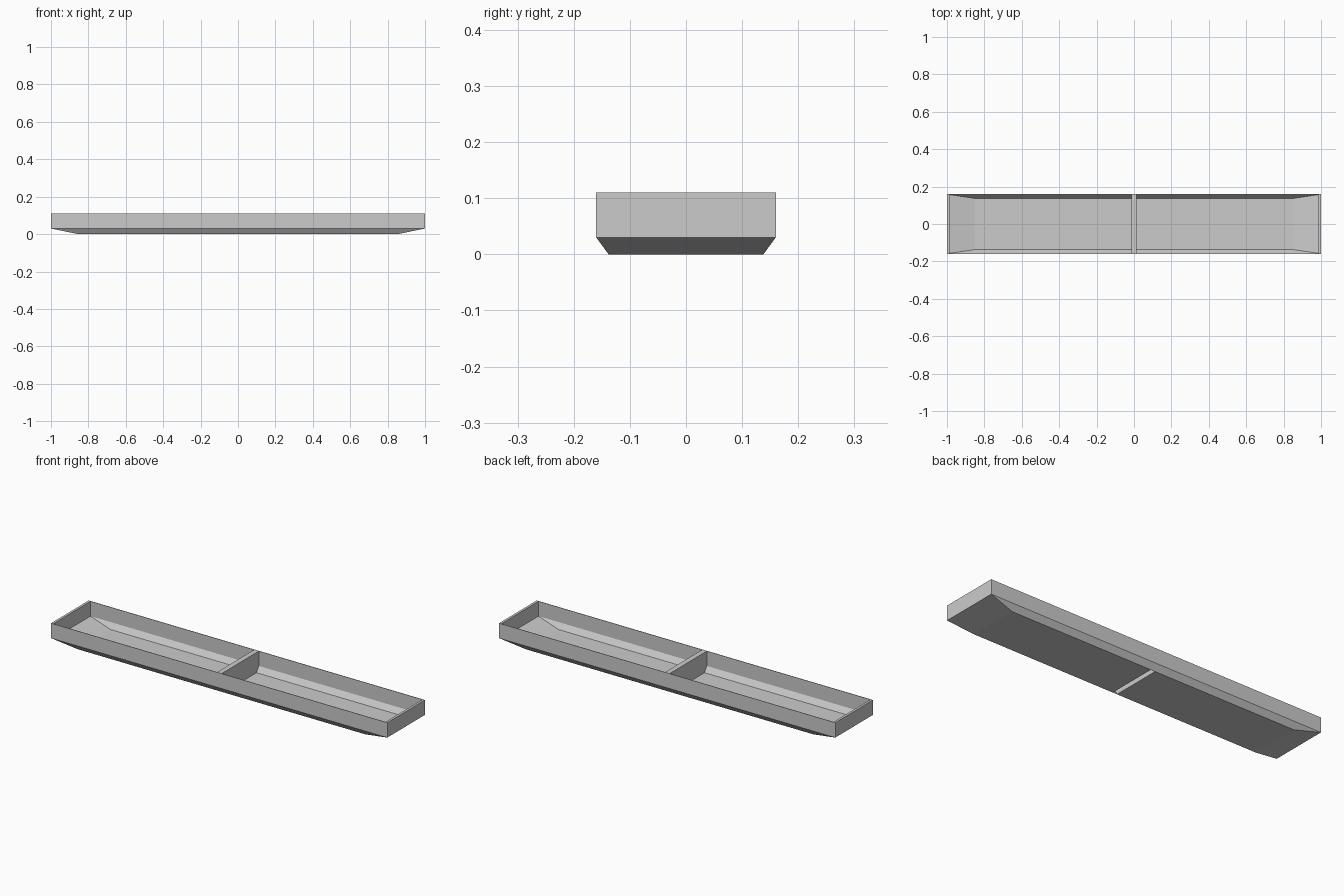
import bpy, bmesh

if "Cube" in bpy.data.objects:
    bpy.data.objects.remove(bpy.data.objects["Cube"])


def make_object(name, bm):
    bmesh.ops.recalc_face_normals(bm, faces=bm.faces)
    mesh = bpy.data.meshes.new(name)
    bm.to_mesh(mesh)
    bm.free()
    obj = bpy.data.objects.new(name, mesh)
    bpy.context.collection.objects.link(obj)
    return obj


def ring(bm, x, y, z):
    return [bm.verts.new((sx * x, sy * y, z))
            for sx, sy in ((-1, -1), (1, -1), (1, 1), (-1, 1))]


def skin(bm, a, b):
    n = len(a)
    for i in range(n):
        j = (i + 1) % n
        bm.faces.new((a[i], a[j], b[j], b[i]))


GAP = 0.014      # half width of the divider
FLOOR = 0.0015   # sheet thickness of the floor

# Tray walls: outer skin down, inner skin back up to the rim
bm = bmesh.new()
levels = [(1.0, 0.16, 0.11), (1.0, 0.16, 0.03), (0.855, 0.138, 0.0),
          (0.853, 0.137, FLOOR), (0.987, 0.157, 0.0305), (0.987, 0.157, 0.11)]
rings = [ring(bm, *lv) for lv in levels]
for i in range(len(rings)):
    skin(bm, rings[i], rings[(i + 1) % len(rings)])
make_object("tray_walls", bm)

# Floor panels, one on each side of the slot under the divider
for side, name in ((-1, "floor_left"), (1, "floor_right")):
    bm = bmesh.new()
    loops = []
    for x, y, z in ((0.855, 0.138, 0.0), (0.853, 0.137, FLOOR)):
        loops.append([bm.verts.new((side * px, py, z)) for px, py in
                      ((GAP, -y), (x, -y), (x, y), (GAP, y))])
    skin(bm, *loops)
    for loop in loops:
        bm.faces.new(loop)
    make_object(name, bm)

# Hollow divider following the tray's cross-section, open underneath
bm = bmesh.new()
profile = [(-0.137, 0.0), (-0.157, 0.0305), (-0.157, 0.11),
           (0.157, 0.11), (0.157, 0.0305), (0.137, 0.0)]
sides = [[bm.verts.new((x, y, z)) for y, z in profile] for x in (-GAP, GAP)]
skin(bm, *sides)
for s in sides:
    bm.faces.new(s)
bmesh.ops.recalc_face_normals(bm, faces=bm.faces)
bottom = [f for f in bm.faces if all(v.co.z < 0.001 for v in f.verts)]
bmesh.ops.delete(bm, geom=bottom, context='FACES')
divider = make_object("divider", bm)
mod = divider.modifiers.new("sheet", 'SOLIDIFY')
mod.thickness = 0.0015
mod.offset = -1
